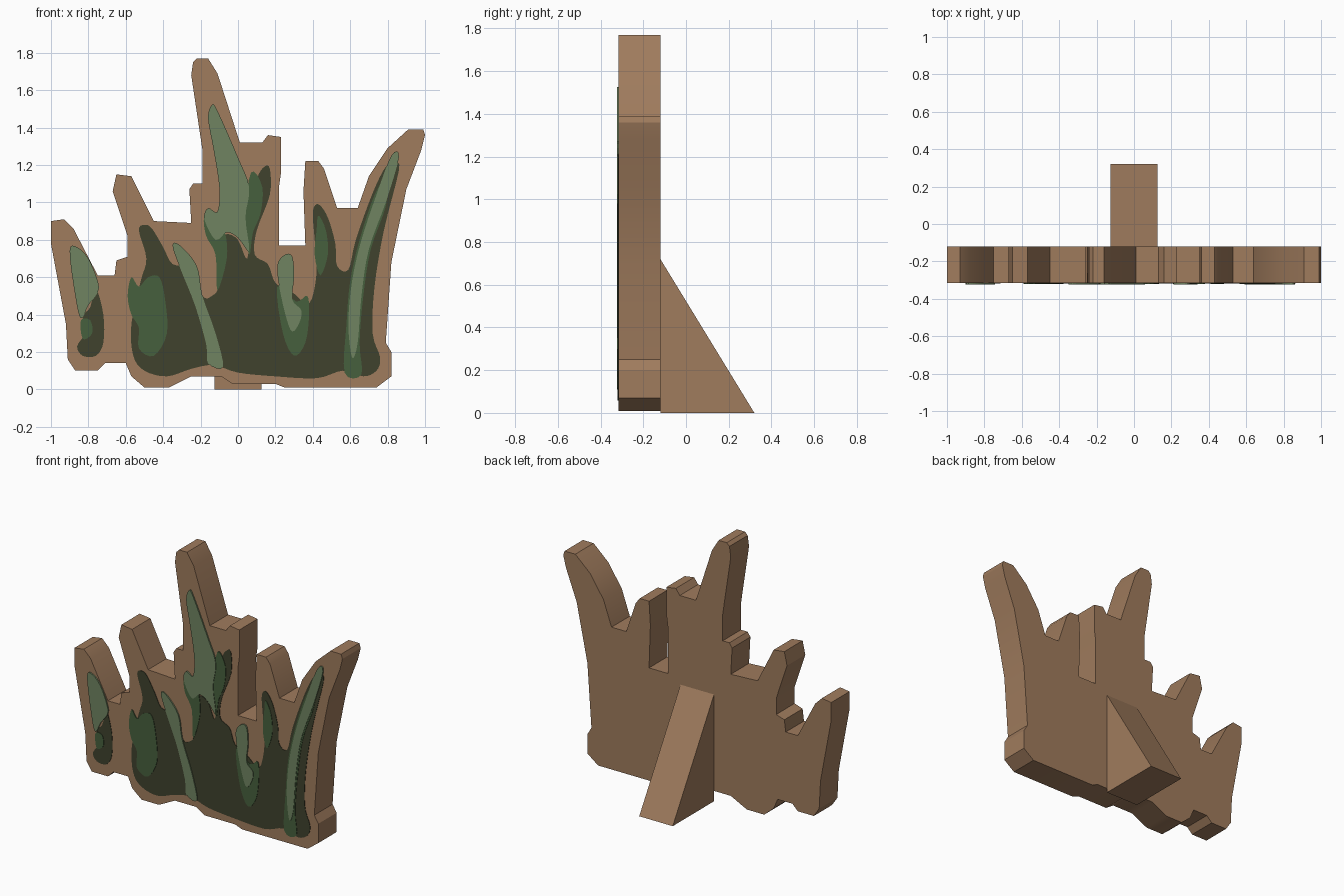
import bpy
import bmesh
import math
from mathutils import Vector

if "Cube" in bpy.data.objects:
    bpy.data.objects.remove(bpy.data.objects["Cube"], do_unlink=True)

FRONT, BACK = -0.315, -0.12
UNIT = 0.01      # profiles are drawn in hundredths
LAYER = 0.003    # thickness of one coat of paint


def make_material(name, colour):
    mat = bpy.data.materials.new(name)
    mat.use_nodes = True
    rgba = (*colour, 1)
    mat.diffuse_color = rgba
    mat.node_tree.nodes["Principled BSDF"].inputs["Base Color"].default_value = rgba
    return mat


brown = make_material("cardboard brown", (0.35, 0.2, 0.11))
dark = make_material("dark leaf green", (0.05, 0.055, 0.027))
middle = make_material("middle leaf green", (0.062, 0.115, 0.047))
light = make_material("light leaf green", (0.16, 0.23, 0.12))


def smooth_loop(points, steps=4):
    """Round a closed profile with a Catmull-Rom spline."""
    pts = [Vector(p) for p in points]
    count = len(pts)
    result = []
    for i in range(count):
        a, b, c, d = (pts[(i + k - 1) % count] for k in range(4))
        for s in range(steps):
            t = s / steps
            result.append(b + (c - a) * t / 2
                          + (a * 2 - b * 5 + c * 4 - d) * t * t / 2
                          + (b * 3 - a - c * 3 + d) * t * t * t / 2)
    return result


def extrude_profile(name, profile, direction, depth, material):
    """Make a solid from a flat closed profile."""
    bm = bmesh.new()
    cap = bm.faces.new([bm.verts.new(p) for p in profile])
    extruded = bmesh.ops.extrude_face_region(bm, geom=[cap], use_keep_orig=True)
    moved = [g for g in extruded["geom"] if isinstance(g, bmesh.types.BMVert)]
    bmesh.ops.translate(bm, verts=moved, vec=Vector(direction) * depth)
    bmesh.ops.recalc_face_normals(bm, faces=bm.faces)
    mesh = bpy.data.meshes.new(name)
    bm.to_mesh(mesh)
    bm.free()
    mesh.materials.append(material)
    obj = bpy.data.objects.new(name, mesh)
    bpy.context.collection.objects.link(obj)
    return obj


def paint(name, points, material, layer):
    """Lay a thin rounded plate on the front of the board."""
    profile = [(p.x * UNIT, FRONT, p.y * UNIT) for p in smooth_loop(points)]
    return extrude_profile(name, profile, (0, -1, 0), LAYER * layer, material)


# Board cut to the outline of the grass
board_outline = [
    (-100, 90), (-93, 91), (-88, 86), (-75, 61), (-66, 61), (-65, 69), (-59, 71),
    (-59, 82), (-67, 106), (-65, 115), (-57, 114), (-45, 90), (-25, 89), (-26, 107),
    (-24, 110), (-19, 110), (-19, 128), (-25, 168), (-24, 175), (-22, 177), (-16, 177),
    (-11, 169), (1, 132), (13, 132), (16, 136), (23, 135), (23, 116), (22, 109),
    (22, 77), (36, 77), (35, 106), (36, 122), (43, 122), (46, 118), (53, 97), (64, 97),
    (70, 114), (80, 129), (91, 139), (99, 139), (100, 136), (98, 128), (90, 107),
    (82, 68), (79, 25), (82, 20), (82, 7), (74, 1), (62, 1), (25, 1), (20, 3), (-3, 3),
    (-9, 7), (-25, 7), (-37, 1), (-50, 1), (-57, 7), (-60, 14), (-71, 14), (-75, 10),
    (-87, 10), (-91, 16), (-92, 35), (-100, 78)]
board = extrude_profile("board", [(x * UNIT, FRONT, z * UNIT) for x, z in board_outline],
                        (0, 1, 0), BACK - FRONT, brown)
bpy.context.view_layer.objects.active = board
board.select_set(True)
bpy.ops.object.shade_smooth_by_angle(angle=math.radians(30))

# Wedge stand behind the board
half_width = 0.125
extrude_profile("stand", [(-half_width, BACK, 0), (-half_width, 0.32, 0),
                          (-half_width, BACK, 0.72)], (1, 0, 0), half_width * 2, brown)

# Dark mass of grass
paint("grass_clump", [
    (-53, 85), (-50, 88), (-46, 86), (-40, 76), (-35, 67), (-26, 65), (-19, 50), (-14, 50),
    (-10, 56), (-8, 78), (-6, 83), (0, 80), (5, 70), (7, 92), (10, 112), (14, 119),
    (17, 118), (17, 104), (10, 85), (9, 72), (16, 67), (20, 57), (29, 52), (38, 46),
    (42, 62), (41, 80), (40, 95), (43, 99), (48, 92), (52, 78), (53, 66), (59, 64),
    (63, 80), (72, 105), (79, 119), (84, 121), (86, 117), (78, 85), (73, 55), (72, 30),
    (76, 17), (74, 10), (67, 7), (56, 10), (42, 6), (20, 7), (0, 9), (-13, 13),
    (-25, 11), (-38, 7), (-50, 10), (-56, 18), (-57, 35), (-52, 58), (-49, 70)], dark, 1)
paint("small_tuft", [(-76, 54), (-72, 40), (-72, 25), (-76, 18), (-83, 18), (-86, 23),
                     (-82, 30), (-83, 39), (-79, 44)], dark, 1)

# Middle green blades
middle_blades = {
    "left_blade": [(-57, 60), (-59, 50), (-57, 40), (-53, 33), (-53, 22), (-45, 18),
                   (-38, 30), (-39, 48), (-42, 60), (-48, 60), (-53, 55)],
    "centre_blade": [(-18, 92), (-17, 82), (-12, 72), (-11, 53), (-6, 70), (-7, 84),
                     (-12, 92)],
    "centre_strip": [(7, 116), (13, 108), (12, 94), (8, 84), (6, 72), (3, 90)],
    "inner_blade": [(21, 55), (24, 30), (30, 18), (36, 25), (38, 40), (37, 50), (31, 47)],
    "short_blade": [(43, 93), (47, 85), (48, 72), (44, 61), (41, 72), (42, 85)],
    "tall_blade": [(80, 114), (79, 98), (71, 75), (67, 50), (65, 25), (66, 8), (57, 9),
                   (58, 35), (60, 58), (65, 80), (73, 104)],
    "tuft_mark": [(-84, 37), (-79, 37), (-78, 30), (-83, 27)],
}
for name, points in middle_blades.items():
    paint(name, points, middle, 2)

# Light green highlights
light_blades = {
    "tuft_highlight": [(-90, 74), (-86, 76), (-80, 70), (-75, 58), (-75, 52), (-80, 45),
                       (-84, 38), (-87, 50)],
    "left_highlight": [(-35, 77), (-31, 77), (-22, 66), (-19, 50), (-12, 30), (-8, 12),
                       (-16, 14), (-17, 24), (-23, 45), (-31, 65)],
    "centre_highlight": [(-14, 152), (-11, 149), (0, 124), (6, 108), (4, 92), (6, 74),
                         (0, 81), (-6, 84), (-12, 80), (-18, 91), (-16, 97), (-11, 95),
                         (-10, 108), (-13, 128), (-16, 145)],
    "inner_highlight": [(21, 66), (25, 72), (29, 71), (30, 60), (29, 48), (34, 42),
                        (32, 34), (28, 32), (23, 50)],
    "tall_highlight": [(82, 125), (86, 124), (79, 100), (70, 75), (66, 50), (64, 25),
                       (61, 17), (59, 35), (61, 58), (66, 80), (74, 104)],
}
for name, points in light_blades.items():
    paint(name, points, light, 3)
